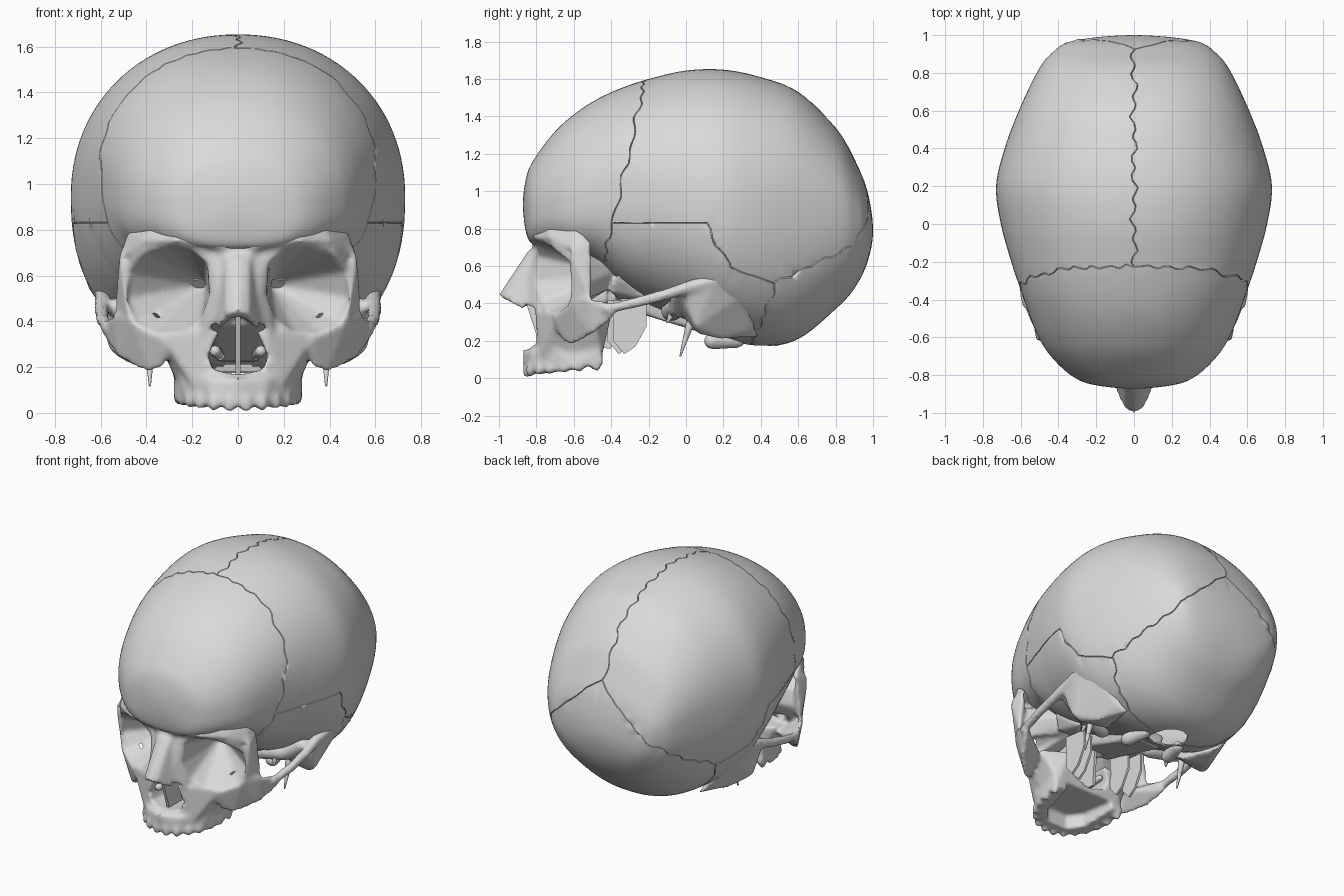
import bpy, bmesh, math
from mathutils import Vector

if "Cube" in bpy.data.objects:
    bpy.data.objects.remove(bpy.data.objects["Cube"])
bone = bpy.data.materials.new("bone_grey")
bone.use_nodes = True
bone.diffuse_color = (0.7, 0.7, 0.7, 1)
bone.node_tree.nodes["Principled BSDF"].inputs["Base Color"].default_value = bone.diffuse_color


def make_object(name, bm, angle=60):
    mesh = bpy.data.meshes.new(name)
    bm.to_mesh(mesh)
    bm.free()
    ob = bpy.data.objects.new(name, mesh)
    bpy.context.collection.objects.link(ob)
    mesh.materials.append(bone)
    smooth(ob, angle)
    return ob

def smooth(ob, angle):
    bpy.ops.object.select_all(action='DESELECT')
    ob.select_set(True)
    bpy.context.view_layer.objects.active = ob
    bpy.ops.object.shade_smooth_by_angle(angle=math.radians(angle))

def hull(bm, points):
    """Closed convex solid around the points."""
    verts = [bm.verts.new(p) for p in points]
    res = bmesh.ops.convex_hull(bm, input=verts)
    loose = {g for g in res["geom_interior"] + res["geom_unused"] if isinstance(g, bmesh.types.BMVert)}
    bmesh.ops.delete(bm, geom=list(loose), context='VERTS')
    faces = [g for g in res["geom"] if g.is_valid and isinstance(g, bmesh.types.BMFace)]
    bmesh.ops.recalc_face_normals(bm, faces=faces)

def mirrored(points, s=-1):
    return [(s * x, y, z) for x, y, z in points]

def both(bm, points):
    for s in (1, -1):
        hull(bm, mirrored(points, s))

def centred(bm, points):
    hull(bm, list(points) + mirrored(points))

DIRS = [Vector((i, j, k)).normalized() for i in (-1, 0, 1) for j in (-1, 0, 1)
        for k in (-1, 0, 1) if (i, j, k) != (0, 0, 0)]

def chain(bm, points, start, end):
    """Rounded bar through the points, on both sides."""
    n = len(points) - 1
    balls = [[Vector(p) + d * (start + (end - start) * i / n) for d in DIRS] for i, p in enumerate(points)]
    for a, b in zip(balls, balls[1:]):
        both(bm, a + b)


# Braincase stations: y, half width, top, widest height, bottom
STATIONS = [
    (-.872, 0, .93, .93, .93), (-.85, .22, 1.09, .92, .76), (-.8, .335, 1.19, .92, .71),
    (-.7, .44, 1.32, .94, .69), (-.6, .505, 1.41, .96, .65), (-.48, .555, 1.49, .99, .6),
    (-.35, .60, 1.55, 1.02, .48), (-.2, .65, 1.6, 1.0, .39), (0, .705, 1.645, .96, .31),
    (.2, .73, 1.65, .94, .21), (.4, .685, 1.61, .94, .17), (.6, .61, 1.53, .94, .21),
    (.8, .515, 1.34, .9, .37), (.9, .44, 1.17, .86, .48), (.97, .32, 1.0, .81, .62), (1.0, 0, .79, .79, .79)]
AROUND, STEPS = 112, 6

def flip(s):
    return (s[0], -s[1], s[4], s[3], s[2])

def station(i, t):
    p = [flip(STATIONS[1])] + STATIONS + [flip(STATIONS[-2])]
    return [.5 * (2 * q + (r - o) * t + (2 * o - 5 * q + 4 * r - e) * t * t + (3 * q - o - 3 * r + e) * t ** 3)
            for o, q, r, e in zip(*p[i:i + 4])]

def power(v, n):
    return math.copysign(abs(v) ** (2 / n), v)

case = bmesh.new()
rings = []
last = len(STATIONS) - 1
for k in range(last * STEPS + 1):
    i = min(k // STEPS, last - 1)
    y, w, top, mid, low = station(i, k / STEPS - i)
    ring = []
    for j in range(AROUND):
        a = 2 * math.pi * j / AROUND
        upper = math.sin(a) >= 0
        n = 2.1 if upper else 2.3 + .6 * min(1, max(0, (-y - .2) / .4))
        h = top - mid if upper else mid - low
        ring.append(case.verts.new((w * power(math.cos(a), n), y, mid + h * power(math.sin(a), n))))
    rings.append(ring)
for a, b in zip(rings, rings[1:]):
    for j in range(AROUND):
        k = (j + 1) % AROUND
        case.faces.new((a[j], a[k], b[k], b[j]))
bmesh.ops.remove_doubles(case, verts=case.verts, dist=.0008)
bmesh.ops.recalc_face_normals(case, faces=case.faces)


# Zigzag sutures: cut along planes in a rippled space, then undo the ripple
def ripple_x(y):
    return .014 * math.sin(58 * y) + .009 * math.sin(23 * y + 1)

def ripple_y(x, z):
    return .009 * math.sin(62 * x + 20 * z) + .006 * math.sin(37 * z)

def plane(co, no):
    return Vector(co), Vector(no)

def inside(p, pl):
    return (p - pl[0]).dot(pl[1]) > 0

def cut(pl, rule):
    faces = [f for f in case.faces if rule(f.calc_center_median())]
    geom = {g for f in faces for g in (*f.verts, *f.edges, f)}
    bmesh.ops.bisect_plane(case, geom=list(geom), dist=.0005, plane_co=pl[0], plane_no=pl[1])

CORONAL = plane((0, -.22, 1.59), (0, -.79, .18))
LAMBDOID = plane((0, .92, 1.12), (-.102, .022, -.114))
LAMBDOID_RIGHT = plane((0, .92, 1.12), (.102, .022, -.114))
SQUAMA_TOP = plane((0, 0, .83), (0, 0, -1))
SQUAMA_BACK = plane((0, .1, .83), (0, -.25, -.14))
MASTOID_TOP = plane((0, .22, .6), (0, -.1, -.28))
MASTOID_BACK = plane((0, .48, .5), (0, -.33, .13))
for v in case.verts:
    v.co.x += ripple_x(v.co.y)
    v.co.y += ripple_y(v.co.x, v.co.z)
cut(CORONAL, lambda c: True)
cut(LAMBDOID, lambda c: c.y > .3 and c.x > -.03)
cut(LAMBDOID_RIGHT, lambda c: c.y > .3 and c.x < .03)
cut(SQUAMA_TOP, lambda c: not inside(c, CORONAL) and c.y < .2)
cut(SQUAMA_BACK, lambda c: .5 < c.z < .9 and 0 < c.y < .4)
cut(MASTOID_TOP, lambda c: .4 < c.z < .7 and .1 < c.y < .6)
cut(MASTOID_BACK, lambda c: c.z < .6 and .2 < c.y < .6)
cut(plane((0, 0, 0), (1, 0, 0)), lambda c: c.z > .9 and not inside(c, CORONAL))
BONES = ["frontal_bone", "occipital_bone", "temporal_base", "left_parietal", "right_parietal"]
for f in case.faces:
    c = f.calc_center_median()
    squama = inside(c, SQUAMA_TOP) and inside(c, SQUAMA_BACK)
    if inside(c, CORONAL):
        f.material_index = 0
    elif inside(c, MASTOID_BACK) and (squama or inside(c, MASTOID_TOP)):
        f.material_index = 2
    elif inside(Vector((abs(c.x), c.y, c.z)), LAMBDOID):
        f.material_index = 1
    else:
        f.material_index = 3 if c.x > 0 else 4
for v in case.verts:
    v.co.y -= ripple_y(v.co.x, v.co.z)
    v.co.x -= ripple_x(v.co.y)

# Oval opening under the occipital bone
def oval(p):
    return math.hypot(p.x / .11, (p.y - .34) / .14)

bmesh.ops.delete(case, geom=[f for f in case.faces if f.calc_center_median().z < .3
                             and oval(f.calc_center_median()) < 1], context='FACES')
for v in [v for v in case.verts if v.is_boundary]:
    k = 1 / oval(v.co)
    v.co.x, v.co.y = v.co.x * k, .34 + (v.co.y - .34) * k

# Each bone becomes its own object with a sunken border
for index, name in enumerate(BONES):
    bm = case.copy()
    bmesh.ops.delete(bm, geom=[f for f in bm.faces if f.material_index != index], context='FACES')
    for f in bm.faces:
        f.material_index = 0
    bmesh.ops.inset_region(bm, faces=bm.faces[:], thickness=.003, use_boundary=True)
    bm.normal_update()
    for v in [v for v in bm.verts if v.is_boundary]:
        v.co -= v.normal * .008
    make_object(name, bm)
case.free()

# Facial bones: overlapping solids, fused and then carved
face = bmesh.new()
RIM = [(.13, -.8, .66), (.2, -.8, .72), (.3, -.79, .74), (.41, -.73, .71), (.48, -.62, .62), (.49, -.58, .5),
       (.45, -.62, .39), (.36, -.69, .34), (.25, -.75, .34), (.16, -.78, .4), (.12, -.8, .52)]
MIDDLE = Vector((.3, -.71, .54))

def scaled_rim(k, dy=0):
    return [MIDDLE + (Vector(p) - MIDDLE) * k + Vector((0, dy, 0)) for p in RIM]

both(face, scaled_rim(1.13, .02) + [(.1, -.3, .55), (.2, -.3, .6)])  # eye socket walls
both(face, [(.05, -.835, .72), (.28, -.812, .75), (.41, -.735, .75), (.51, -.6, .68), (.5, -.5, .73),
            (.48, -.58, .8), (.37, -.73, .82), (.25, -.8, .81), (.05, -.835, .8), (.06, -.7, .7)])  # brow
centred(face, [(0, -.865, .03), (.12, -.84, .03), (.22, -.74, .03), (.28, -.6, .05), (.28, -.44, .08),
               (0, -.875, .15), (.13, -.83, .15), (.25, -.7, .16), (.28, -.46, .18)])  # upper jaw rim
centred(face, [(.05, -.83, .12), (.2, -.77, .12), (.26, -.6, .12), (.26, -.45, .12), (.14, -.8, .36),
               (.34, -.69, .34), (.36, -.5, .34), (.2, -.4, .34)])  # upper jaw body
both(face, [(.08, -.87, .38), (.16, -.79, .34), (.14, -.72, .4), (.04, -.81, .7), (.11, -.79, .7), (.1, -.7, .66)])
centred(face, [(0, -.84, .69), (.055, -.82, .69), (0, -1, .45), (.05, -.98, .43), (.1, -.87, .37),
               (.1, -.8, .5), (0, -.75, .6)])  # nasal bones
centred(face, [(.07, -.78, .4), (.07, -.35, .4), (.07, -.82, .76), (.07, -.35, .65)])  # ethmoid
both(face, [(.32, -.72, .33), (.47, -.63, .41), (.55, -.52, .43), (.59, -.38, .41), (.59, -.38, .33),
            (.52, -.5, .23), (.39, -.62, .17), (.32, -.67, .2), (.36, -.5, .3), (.5, -.42, .32)])  # cheek
both(face, [(.47, -.63, .4), (.54, -.5, .42), (.52, -.62, .68), (.5, -.5, .74), (.49, -.6, .74), (.45, -.54, .5)])
chain(face, [(.57, -.42, .37), (.592, -.25, .41), (.595, -.1, .45), (.59, .02, .49), (.59, .18, .53)], .028, .04)
both(face, [(.61, 0, .5), (.56, 0, .37), (.56, .05, .27), (.51, .06, .24), (.47, .18, .21), (.44, .34, .26),
            (.37, .4, .22), (.57, .32, .46), (.63, .16, .53), (.3, .1, .25), (.32, -.04, .36)])  # mastoid
chain(face, [(.52, -.03, .46), (.4, -.04, .38), (.2, -.08, .36)], .05, .06)  # ear base
chain(face, [(.17, .14, .2), (.14, .28, .2)], .05, .04)  # condyles
centred(face, [(.13, -.42, .4), (.13, -.42, .58), (.15, -.1, .5), (.12, -.2, .36), (.1, .16, .22), (.12, .16, .32)])
both(face, [(.14, -.38, .42), (.3, -.41, .46), (.37, -.37, .56), (.2, -.3, .6), (.28, -.18, .41)])  # sphenoid
ARCH = [(.035, -.85), (.105, -.832), (.165, -.785), (.21, -.73), (.24, -.65), (.255, -.57), (.26, -.48)]
for i, (x, y) in enumerate(ARCH):  # tooth line
    chain(face, [(x, y, .026 + .006 * i), (x, y, .06)], .026, .026)
facial = make_object("facial_bones", face)

# Hollows
cutters = []

def cutter(points):
    bm = bmesh.new()
    hull(bm, points)
    cutters.append(make_object("cutter", bm))
    cutters[-1].hide_render = True

for s in (1, -1):
    cutter(mirrored(scaled_rim(.98) + scaled_rim(1, -.3) + [(.14, -.38, .56)], s))
    cutter(mirrored([(.2, -.42, .47), (.22, -.42, .39), (.4, -.56, .44), (.39, -.56, .33), (.33, -.62, .38),
                     (.32, -.3, .4), (.45, -.42, .36)], s))  # gap in the socket floor
PEAR = [(.02, .42), (.06, .39), (.1, .32), (.13, .25), (.11, .19), (.03, .17)]
cutter([(s * x, y, z) for x, z in PEAR for y in (-1.1, -.36) for s in (1, -1)])
cutter([(s * x, y, z) for x, y in ((.08, -.77), (.15, -.68), (.2, -.36)) for z in (-.1, .13) for s in (1, -1)])

def remesh():
    m = facial.modifiers.new("fuse", 'REMESH')
    m.mode, m.voxel_size = 'VOXEL', .0125

remesh()
for c in cutters:
    m = facial.modifiers.new("carve", 'BOOLEAN')
    m.operation, m.solver, m.object = 'DIFFERENCE', 'EXACT', c
remesh()
m = facial.modifiers.new("soften", 'SMOOTH')
m.factor, m.iterations = .5, 6
baked = bpy.data.meshes.new_from_object(facial.evaluated_get(bpy.context.evaluated_depsgraph_get()))
facial.modifiers.clear()
facial.data = baked
for c in cutters:
    bpy.data.objects.remove(c)
smooth(facial, 60)

# Thin parts: septum, nasal shelves, pterygoid plates, styloid spikes
thin = bmesh.new()
centred(thin, [(.01, -.78, .17), (.01, -.86, .42), (.01, -.4, .16), (.01, -.38, .45)])
make_object("nasal_septum", thin, 30)
shelves = bmesh.new()
chain(shelves, [(.1, -.74, .27), (.08, -.6, .25), (.09, -.45, .27)], .025, .02)
make_object("nasal_shelves", shelves)
plates = bmesh.new()
for dx, back in ((0, 0), (.08, .03)):
    both(plates, [(x + dx, y + back, z) for x in (.15, .165) for y, z in
                  ((-.42, .42), (-.24, .4), (-.24, .28), (-.3, .17), (-.36, .13), (-.42, .2))])
make_object("pterygoid_plates", plates, 30)
spikes = bmesh.new()
chain(spikes, [(.38, .03, .32), (.385, 0, .22), (.385, -.03, .12)], .026, .005)
chain(spikes, [(.34, -.06, .38), (.35, -.1, .3)], .03, .006)
make_object("styloid_spikes", spikes)
